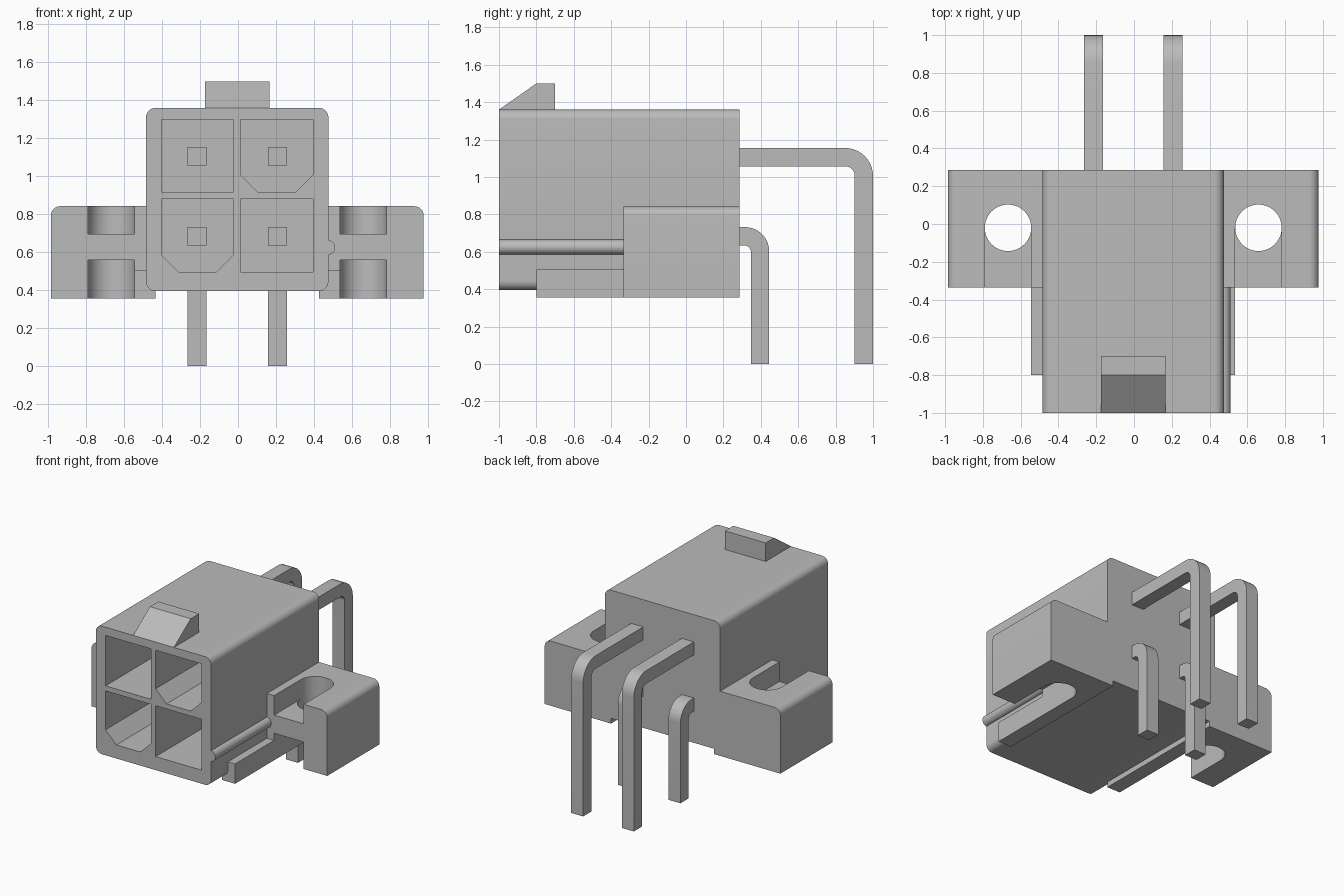
import bpy
import bmesh
from math import pi, cos, sin, radians
from mathutils import Vector

old = bpy.data.objects.get("Cube")
if old:
    bpy.data.objects.remove(old, do_unlink=True)

GREY = (0.5, 0.5, 0.5, 1)
mat = bpy.data.materials.new("matte grey")
mat.use_nodes = True
mat.diffuse_color = GREY
mat.node_tree.nodes["Principled BSDF"].inputs["Base Color"].default_value = GREY

SHIFT = -0.004  # centres the whole part on x


def rounded(corners, steps=10):
    """Turn (a, b[, radius]) corners into an outline with filleted corners."""
    out = []
    for i, c in enumerate(corners):
        p = Vector(c[:2])
        if len(c) < 3:
            out.append(p)
            continue
        u = (Vector(corners[i - 1][:2]) - p).normalized()
        v = (Vector(corners[(i + 1) % len(corners)][:2]) - p).normalized()
        r = c[2]  # every filleted corner is square
        centre = p + (u + v) * r
        for k in range(steps + 1):
            t = k / steps * pi / 2
            out.append(centre - v * r * cos(t) - u * r * sin(t))
    return out


def rect(a0, a1, b0, b1, r=None):
    pts = [(a0, b0), (a1, b0), (a1, b1), (a0, b1)]
    return rounded([p + (r,) for p in pts]) if r else [Vector(p) for p in pts]


def prism(name, outline, axis, lo, hi, mirror=False):
    """Extrude an outline along an axis; optionally flip it to the -x side."""
    place = {"x": lambda a, b, t: (t, a, b),
             "y": lambda a, b, t: (a, t, b),
             "z": lambda a, b, t: (a, b, t)}[axis]
    side = -1 if mirror else 1
    bm = bmesh.new()
    ends = []
    for t in (lo, hi):
        ring = [place(p[0], p[1], t) for p in outline]
        ends.append([bm.verts.new((side * x + SHIFT, y, z)) for x, y, z in ring])
    bm.faces.new(ends[0])
    bm.faces.new(ends[1])
    for i in range(len(outline)):
        bm.faces.new((ends[0][i - 1], ends[0][i], ends[1][i], ends[1][i - 1]))
    bmesh.ops.recalc_face_normals(bm, faces=bm.faces)
    mesh = bpy.data.meshes.new(name)
    bm.to_mesh(mesh)
    bm.free()
    mesh.materials.append(mat)
    obj = bpy.data.objects.new(name, mesh)
    bpy.context.collection.objects.link(obj)
    return obj


def activate(obj):
    bpy.ops.object.select_all(action="DESELECT")
    obj.select_set(True)
    bpy.context.view_layer.objects.active = obj


def cut(obj, cutters):
    for c in cutters:
        c.hide_render = True
        mod = obj.modifiers.new("cut", "BOOLEAN")
        mod.operation = "DIFFERENCE"
        mod.solver = "EXACT"
        mod.object = c
        activate(obj)
        bpy.ops.object.modifier_apply(modifier=mod.name)
        bpy.data.objects.remove(c, do_unlink=True)


parts = []
FRONT, BACK = -1.0, 0.285

# Housing with four terminal cavities, two of them keyed by cut lower corners
housing = prism("housing", rect(-0.48, 0.48, 0.395, 1.36, 0.05), "y", FRONT, BACK)
cavities = []
for x0, x1 in ((-0.4, -0.02), (0.018, 0.4)):
    for z0, z1 in ((0.497, 0.88), (0.918, 1.298)):
        keyed = (x0 > 0) == (z0 > 0.9)
        k = 0.09
        shape = rect(x0, x1, z0, z1)
        if keyed:
            shape = [(x0 + k, z0), (x1 - k, z0), (x1, z0 + k),
                     (x1, z1), (x0, z1), (x0, z0 + k)]
        cavities.append(prism("cavity_cutter", shape, "y", FRONT - 0.1, 0.1))
cut(housing, cavities)
parts.append(housing)

# Latch ramp on top
parts.append(prism("latch_ramp", [(-1, 1.36), (-0.7, 1.36), (-0.7, 1.5), (-0.8, 1.5)],
                   "x", -0.17, 0.17))

# Round polarising rib on the left side only
rib = [(0.476 + 0.04 * cos(t * pi / 12), 0.625 + 0.04 * sin(t * pi / 12)) for t in range(24)]
parts.append(prism("side_rib", rib, "y", FRONT, -0.33))

# Mounting ears and lower rails on both sides
HX, HY, HR = 0.663, -0.02, 0.123
for side, flip in (("left", False), ("right", True)):
    profile = rounded([(0.43, 0.355), (0.982, 0.355), (0.982, 0.842, 0.05),
                       (0.47, 0.842), (0.47, 0.43), (0.43, 0.4)])
    ear = prism(side + "_mounting_ear", profile, "y", -0.335, BACK, flip)
    arc = [(HX + HR * cos(t * pi / 24), HY + HR * sin(t * pi / 24)) for t in range(48)]
    slot = arc[:25] + [(HX - HR, -0.5), (HX + HR, -0.5)]
    cut(ear, [prism("hole_cutter", arc, "z", 0.2, 1, flip),
              prism("upper_slot_cutter", slot, "z", 0.695, 1, flip),
              prism("lower_slot_cutter", slot, "z", 0.2, 0.558, flip)])
    parts.append(ear)
    rail = [(0.43, 0.355), (0.54, 0.355), (0.54, 0.505),
            (0.47, 0.505), (0.47, 0.43), (0.43, 0.4)]
    parts.append(prism(side + "_rail", rail, "y", -0.8, -0.335, flip))

# Bent square pins: long upper pair and short lower pair
TIP, W = -0.6, 0.098
for row, z, y, outer, inner in (("upper", 1.155, 1.0, 0.15, 0.05),
                                ("lower", 0.732, 0.445, 0.13, 0.035)):
    outline = rounded([(TIP, z - W), (y - W, z - W, inner), (y - W, 0),
                       (y, 0), (y, z, outer), (TIP, z)])
    for side, flip in (("left", False), ("right", True)):
        parts.append(prism(f"{row}_{side}_pin", outline, "x", 0.161, 0.261, flip))

# Smooth the fillets, keep the edges crisp
for obj in parts:
    activate(obj)
    bpy.ops.object.shade_smooth_by_angle(angle=radians(30))
